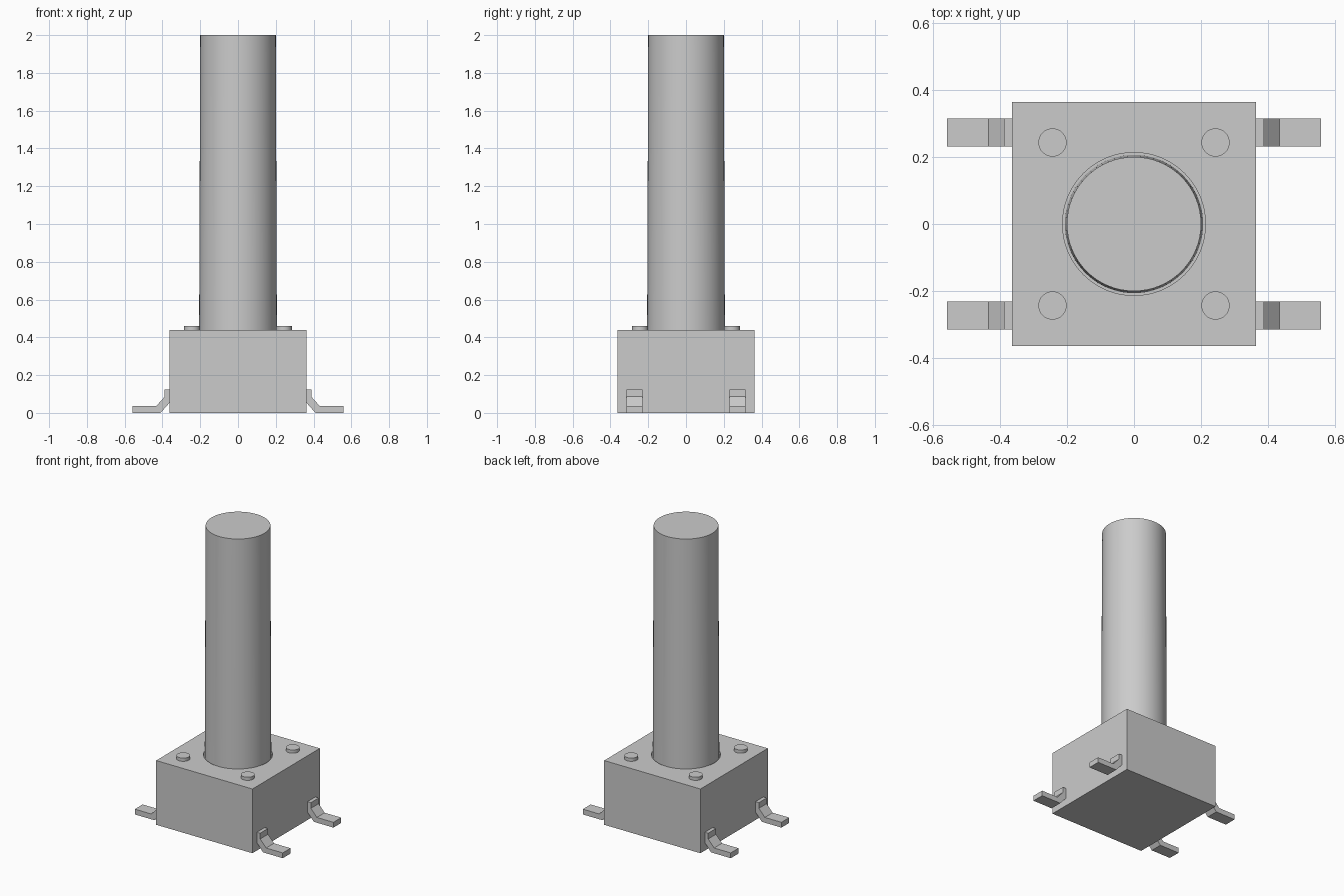
import bpy
import bmesh

cube = bpy.data.objects.get("Cube")
if cube:
    bpy.data.objects.remove(cube, do_unlink=True)

grey = bpy.data.materials.new("light_grey")
grey.use_nodes = True
grey.diffuse_color = (0.6, 0.6, 0.6, 1)
grey.node_tree.nodes["Principled BSDF"].inputs["Base Color"].default_value = (0.6, 0.6, 0.6, 1)

HALF = 0.363        # half width of the housing
TOP = 0.438         # top of the housing
FLOOR = TOP - 0.04  # floor of the plunger recess


def activate(obj):
    bpy.ops.object.select_all(action='DESELECT')
    obj.select_set(True)
    bpy.context.view_layer.objects.active = obj


def cylinder(name, x, y, z0, z1, r0, r1, sides):
    bpy.ops.mesh.primitive_cone_add(vertices=sides, radius1=r0, radius2=r1,
                                    depth=z1 - z0, location=(x, y, (z0 + z1) / 2))
    obj = bpy.context.object
    obj.name = name
    obj.data.materials.append(grey)
    bpy.ops.object.shade_smooth_by_angle()
    return obj


def lead(name, side, y, width=0.084):
    """Bent strip: a side profile swept along y."""
    profile = [(HALF - 0.01, 0.125), (0.388, 0.125), (0.388, 0.086), (0.433, 0.036),
               (0.558, 0.036), (0.558, 0), (0.41, 0), (HALF, 0.053), (HALF - 0.01, 0.053)]
    bm = bmesh.new()
    face = bm.faces.new([bm.verts.new((side * x, y - width / 2, z)) for x, z in profile])
    swept = bmesh.ops.extrude_face_region(bm, geom=[face])["geom"]
    bmesh.ops.translate(bm, vec=(0, width, 0),
                        verts=[v for v in swept if isinstance(v, bmesh.types.BMVert)])
    bmesh.ops.recalc_face_normals(bm, faces=bm.faces)
    mesh = bpy.data.meshes.new(name)
    bm.to_mesh(mesh)
    bm.free()
    mesh.materials.append(grey)
    obj = bpy.data.objects.new(name, mesh)
    bpy.context.collection.objects.link(obj)


# Housing with a round recess for the plunger
bpy.ops.mesh.primitive_cube_add(size=1, location=(0, 0, TOP / 2))
housing = bpy.context.object
housing.name = "housing"
housing.scale = (2 * HALF, 2 * HALF, TOP)
housing.data.materials.append(grey)
cutter = cylinder("recess_cutter", 0, 0, FLOOR, TOP + 0.1, 0.213, 0.213, 64)
cutter.hide_render = True
activate(housing)
cut = housing.modifiers.new("recess", 'BOOLEAN')
cut.operation = 'DIFFERENCE'
cut.solver = 'EXACT'
cut.object = cutter
bpy.ops.object.modifier_apply(modifier=cut.name)
bpy.data.objects.remove(cutter, do_unlink=True)
bpy.ops.object.shade_smooth_by_angle()

# Long, slightly tapered plunger
cylinder("plunger", 0, 0, FLOOR, 2, 0.206, 0.2, 64)

# Rivets on the corners and bent leads on both sides
for side, side_name in ((1, "left"), (-1, "right")):
    for end, end_name in ((1, "back"), (-1, "front")):
        cylinder(f"{end_name}_{side_name}_rivet", side * 0.243, end * 0.243,
                 TOP - 0.01, 0.46, 0.042, 0.042, 32)
        lead(f"{end_name}_{side_name}_lead", side, end * 0.273)
